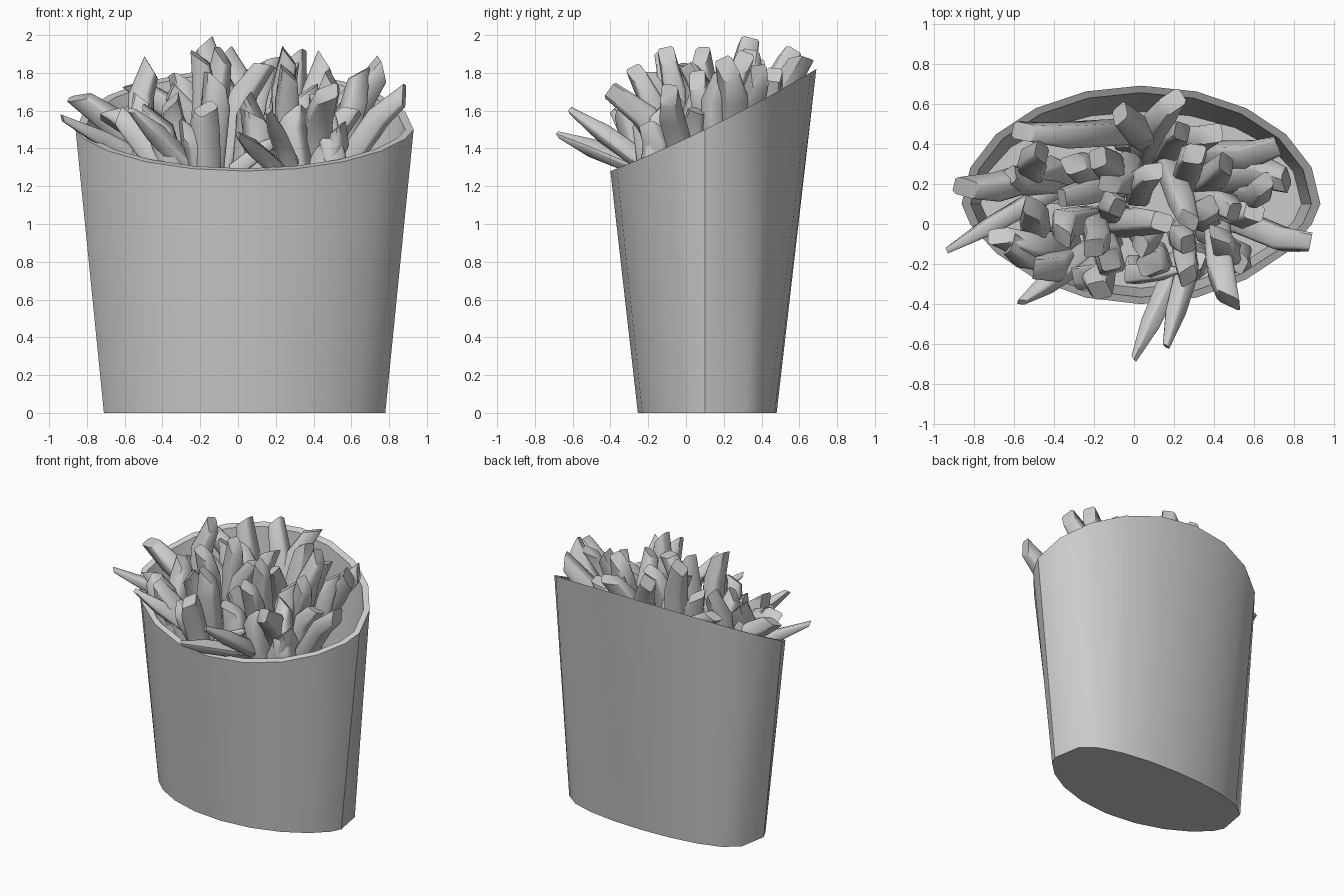
import bpy
import bmesh
import math
import random
from mathutils import Vector, Quaternion

random.seed(4)
if "Cube" in bpy.data.objects:
    bpy.data.objects.remove(bpy.data.objects["Cube"], do_unlink=True)

# One plain grey for everything
grey = bpy.data.materials.new("plain_grey")
grey.use_nodes = True
colour = (0.6, 0.6, 0.6, 1)
grey.diffuse_color = colour
grey.node_tree.nodes["Principled BSDF"].inputs["Base Color"].default_value = colour

CENTRE = Vector((0.035, 0.1, 0))
UP = Vector((0, 0, 1))


def finish(name, bm, angle):
    """Turn a bmesh into a named, softly shaded object."""
    bmesh.ops.recalc_face_normals(bm, faces=bm.faces)
    mesh = bpy.data.meshes.new(name)
    bm.to_mesh(mesh)
    bm.free()
    mesh.materials.append(grey)
    obj = bpy.data.objects.new(name, mesh)
    bpy.context.collection.objects.link(obj)
    bpy.ops.object.select_all(action='DESELECT')
    obj.select_set(True)
    bpy.context.view_layer.objects.active = obj
    bpy.ops.object.shade_smooth_by_angle(angle=math.radians(angle))


def loft(bm, rings):
    """Join rings of points into a closed skin with both ends capped."""
    rows = [[bm.verts.new(p) for p in ring] for ring in rings]
    count = len(rows[0])
    for low, high in zip(rows, rows[1:]):
        for i in range(count):
            j = (i + 1) % count
            bm.faces.new((low[i], low[j], high[j], high[i]))
    bm.faces.new(rows[0])
    bm.faces.new(rows[-1])


# Carton: two arcs that meet in a corner at each side, boxier at the base
def rim_height(y):
    return 1.5 + 0.487 * y + 0.094 * y * y


def carton_ring(half_width, front, back, fullness=1, height=None, steps=20):
    ring = []
    for i in range(steps):
        angle = math.tau * i / steps
        x, s = half_width * math.cos(angle), math.sin(angle)
        if i <= steps // 2:
            y = back * max(round(s, 6), 0) ** fullness
        else:
            y = -front * abs(s) ** 1.35
        z = rim_height(y) if height is None else height
        ring.append(CENTRE + Vector((x, y, z)))
    return ring


carton = bmesh.new()
loft(carton, [
    carton_ring(0.745, 0.355, 0.38, 0.5, 0),
    carton_ring(0.895, 0.5, 0.59),
    carton_ring(0.85, 0.465, 0.555),
    carton_ring(0.8, 0.42, 0.46, 0.9, 1.0),
])
finish("carton", carton, 35)


# Fries: chamfered square sticks that rise, then bend outward
def fry_section(centre, direction, size, twist, slant):
    turn = UP.rotation_difference(direction) @ Quaternion(UP, twist)
    a, b = size, size * 0.72
    corners = [(a, -b), (a, b), (b, a), (-b, a),
               (-a, b), (-a, -b), (-b, -a), (b, -a)]
    return [centre + turn @ Vector((x, y, slant * x)) for x, y in corners]


def fry(name, numbers, slender):
    tx, ty, tz, rx, ry = (n / 100 for n in numbers)
    tip, root = Vector((tx, ty, tz)), Vector((rx, ry, 1.3))
    foot = CENTRE + (root - CENTRE) * 0.85
    foot.z = 0.96
    knee = root.lerp(tip, 0.6)
    if not slender:
        knee.z = root.z + (tip.z - root.z) * 0.7
        knee += Vector((random.uniform(-0.04, 0.04), random.uniform(-0.04, 0.04), 0))
    path = [foot, root, knee, tip]
    size = random.uniform(0.056, 0.068)
    taper = (0.8, 0.85, 0.7, 0.25) if slender else (0.9, 1, 1, 0.75)
    slant = random.choice((-0.9, 0.5, 0.9))
    twist = random.uniform(-0.5, 0.5)
    rings = []
    for i, point in enumerate(path):
        before, after = path[max(i - 1, 0)], path[min(i + 1, len(path) - 1)]
        direction = (after - before).normalized()
        rings.append(fry_section(point, direction, size * taper[i], twist,
                                 slant if point is tip else 0))
    bm = bmesh.new()
    loft(bm, rings)
    finish(name, bm, 46)


# Each fry, in hundredths: tip x, y, z, then where it leaves the pile x, y
back_fries = [
    (-84, 18, 167, -40, 27), (-46, 36, 183, -50, 24), (-55, 46, 174, -5, 46),
    (-7, 55, 189, 8, 42), (19, 61, 187, 6, 38), (-18, 33, 195, -10, 25),
    (72, 39, 178, 38, 34), (76, 22, 182, 42, 22), (30, 35, 188, 25, 20),
    (46, 30, 186, 34, 20), (64, 20, 180, 52, 16), (-30, 30, 176, -20, 22),
    (9, 26, 182, 2, 15), (38, 45, 174, 28, 40), (-12, 20, 182, -2, 30),
    (24, 46, 178, 16, 36), (-62, 24, 158, -42, 20),
]
middle_fries = [
    (-67, -6, 158, -38, -10), (-50, 8, 165, -48, -10), (-36, 13, 170, -5, 20),
    (14, 1, 184, -8, 0), (-20, -12, 188, -20, 0), (-8, 8, 189, -10, 5),
    (27, -10, 189, 25, -4), (27, 2, 182, 17, 30), (50, 6, 176, 30, 12),
    (43, -5, 164, 52, -18), (88, -9, 168, 56, 0), (60, 6, 160, 46, 8),
    (-36, -6, 164, -24, 2), (3, -10, 164, 5, -4), (36, 8, 170, 36, 4),
]
front_fries = [
    (-50, -22, 157, -35, -18), (-62, -10, 156, -40, -18), (-17, -33, 161, -17, -22),
    (-12, -18, 176, -15, -10), (47, -38, 169, 42, -5), (8, -20, 158, 12, -20),
    (30, -18, 160, 32, -18), (51, -18, 150, 45, -16), (-30, -27, 149, -20, -20),
    (27, -26, 180, 25, -8),
]
slender_fries = [
    (-93, -13, 156, -42, 16), (-56, -39, 160, -25, -16), (0, -67, 147, 20, -24),
    (16, -61, 160, 28, -18), (22, -23, 146, 0, -25),
]
groups = {"back_fry": back_fries, "middle_fry": middle_fries,
          "front_fry": front_fries, "slender_fry": slender_fries}
for label, group in groups.items():
    for index, numbers in enumerate(group):
        fry(f"{label}_{index}", numbers, group is slender_fries)
